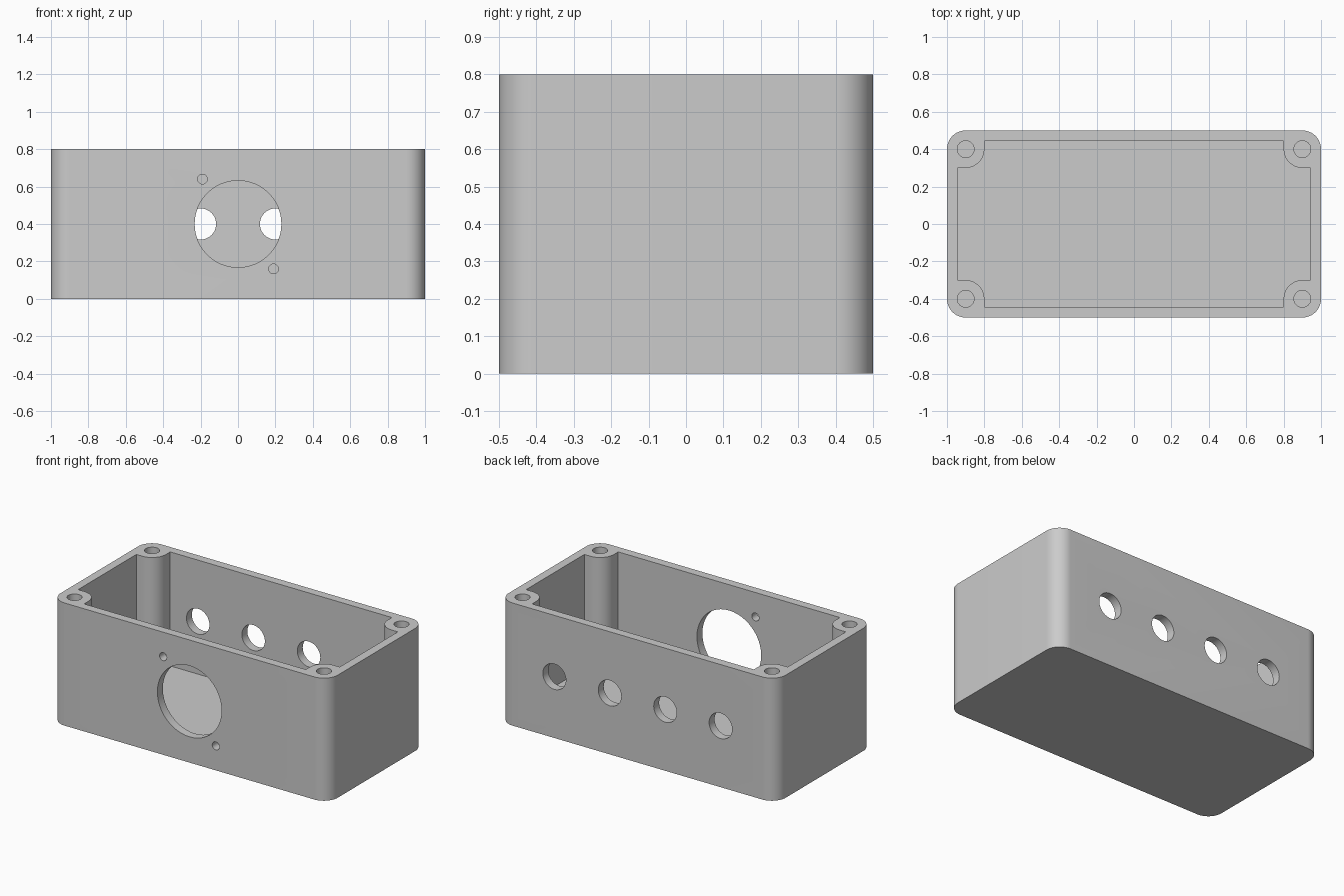
import bpy
import bmesh
from math import sin, cos, pi, radians
from mathutils import Matrix

if "Cube" in bpy.data.objects:
    bpy.data.objects.remove(bpy.data.objects["Cube"], do_unlink=True)

W, D, H = 1.0, 0.5, 0.8      # half width, half depth, height
WALL, R = 0.056, 0.1         # wall thickness, corner and post radius
CX, CY = W - R, D - R        # post centres
QUARTERS = ((1, 1), (-1, 1), (-1, -1), (1, -1))

grey = bpy.data.materials.new("plain grey")
grey.use_nodes = True
colour = (0.6, 0.6, 0.6, 1)
grey.diffuse_color = colour
grey.node_tree.nodes["Principled BSDF"].inputs["Base Color"].default_value = colour


def make_object(name, bm):
    bmesh.ops.recalc_face_normals(bm, faces=bm.faces)
    mesh = bpy.data.meshes.new(name)
    bm.to_mesh(mesh)
    bm.free()
    mesh.materials.append(grey)
    obj = bpy.data.objects.new(name, mesh)
    bpy.context.collection.objects.link(obj)
    return obj


def prism(name, outline, z0, z1):
    bm = bmesh.new()
    face = bm.faces.new([bm.verts.new((x, y, z0)) for x, y in outline])
    top = bmesh.ops.extrude_face_region(bm, geom=[face])["geom"]
    verts = [v for v in top if isinstance(v, bmesh.types.BMVert)]
    bmesh.ops.translate(bm, verts=verts, vec=(0, 0, z1 - z0))
    return make_object(name, bm)


def drill(name, radius, depth, centre, along_y=False):
    bm = bmesh.new()
    turn = Matrix.Rotation(pi / 2 if along_y else 0, 4, "X")
    bmesh.ops.create_cone(bm, cap_ends=True, segments=48, radius1=radius, radius2=radius,
                          depth=depth, matrix=Matrix.Translation(centre) @ turn)
    return make_object(name, bm)


def arc(cx, cy, start, end, steps=16):
    angles = [start + (end - start) * i / steps for i in range(steps + 1)]
    return [(cx + R * cos(a), cy + R * sin(a)) for a in angles]


# Outer block with rounded upright corners
outer, inner = [], []
for i, (sx, sy) in enumerate(QUARTERS):
    a = i * pi / 2
    outer += arc(sx * CX, sy * CY, a, a + pi / 2)
    # Cavity outline steps around a screw post at each corner
    wall_x = (sx * (W - WALL), sy * (CY - R))
    wall_y = (sx * (CX - R), sy * (D - WALL))
    first, last = (wall_x, wall_y) if i % 2 == 0 else (wall_y, wall_x)
    inner += [first] + arc(sx * CX, sy * CY, a + 1.5 * pi, a + pi) + [last]

box = prism("enclosure_box", outer, 0, H)
cutters = [prism("cavity", inner, WALL, H + 0.1)]

# Blind screw holes in the posts
for sx, sy in QUARTERS:
    cutters.append(drill("screw_hole", 0.045, H, (sx * CX, sy * CY, H / 2 + WALL)))

# Large round opening with two small fixing holes in the front wall
cutters.append(drill("front_opening", 0.232, 0.2, (0, -D, 0.4), True))
for s in (-1, 1):
    cutters.append(drill("fixing_hole", 0.026, 0.2, (s * 0.19, -D, 0.4 - s * 0.24), True))

# Row of four holes in the back wall
for x in (-0.6, -0.2, 0.2, 0.6):
    cutters.append(drill("back_hole", 0.083, 0.2, (x, D, 0.4), True))

bpy.ops.object.select_all(action="DESELECT")
box.select_set(True)
bpy.context.view_layer.objects.active = box
for cutter in cutters:
    cutter.hide_render = True
    mod = box.modifiers.new(cutter.name, "BOOLEAN")
    mod.operation = "DIFFERENCE"
    mod.solver = "EXACT"
    mod.object = cutter
    bpy.ops.object.modifier_apply(modifier=mod.name)
    bpy.data.objects.remove(cutter, do_unlink=True)

bpy.ops.object.shade_smooth_by_angle(angle=radians(30))
